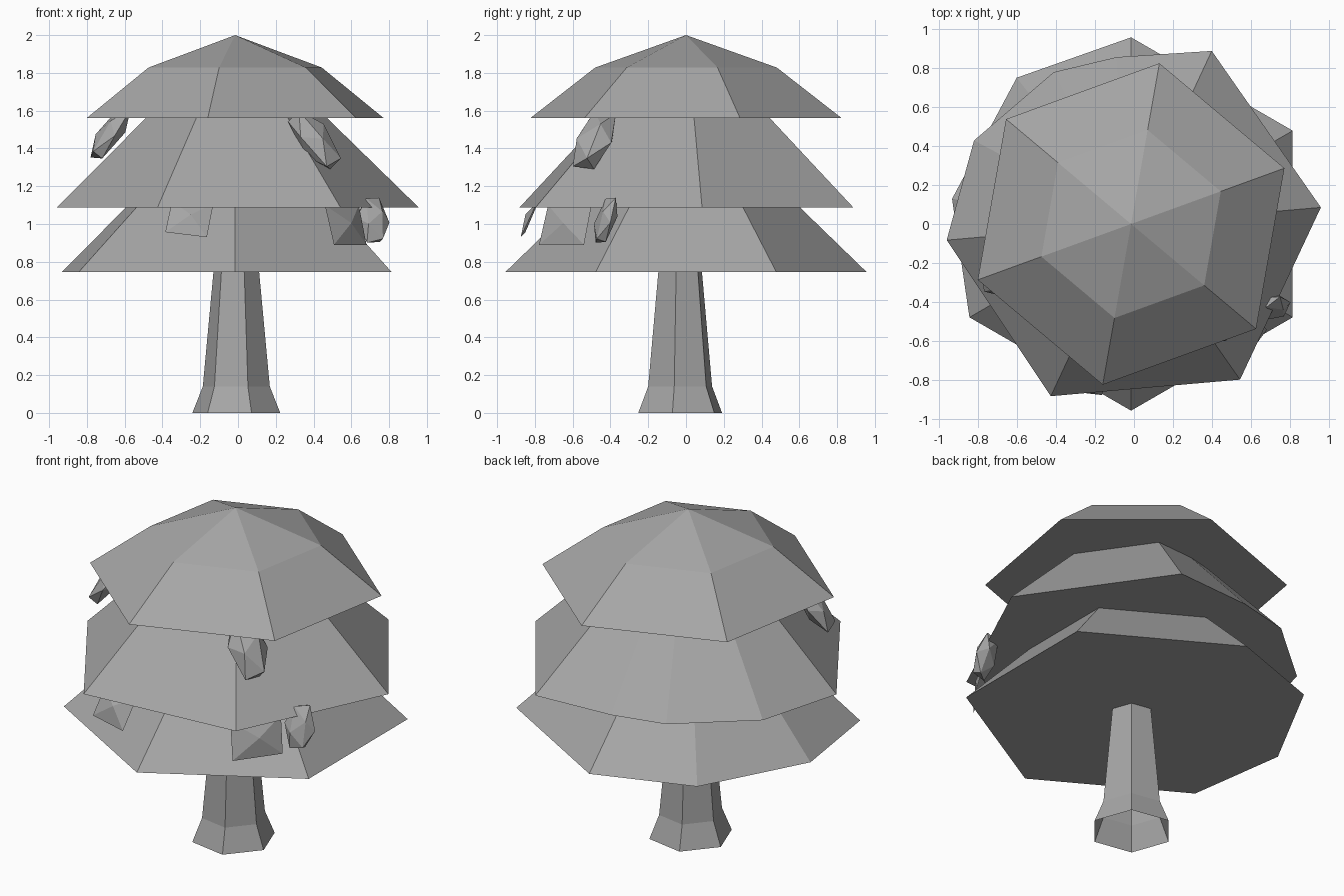
import bpy, bmesh
from math import cos, sin, radians
from mathutils import Vector, Matrix

if "Cube" in bpy.data.objects:
    bpy.data.objects.remove(bpy.data.objects["Cube"])

# One mid-grey for the whole tree
GREY = bpy.data.materials.new("grey")
GREY.diffuse_color = (0.38, 0.38, 0.38, 1)
GREY.use_nodes = True
GREY.node_tree.nodes["Principled BSDF"].inputs["Base Color"].default_value = GREY.diffuse_color


def finish(name, bm):
    bmesh.ops.recalc_face_normals(bm, faces=bm.faces)
    me = bpy.data.meshes.new(name)
    bm.to_mesh(me)
    bm.free()
    me.materials.append(GREY)
    ob = bpy.data.objects.new(name, me)
    bpy.context.collection.objects.link(ob)
    return ob


def loft(name, outline, levels, centre, cap_bottom=True):
    """Stack scaled copies of an outline; levels = (scale, z), scale 0 = apex."""
    bm = bmesh.new()
    prev = None
    n = len(outline)
    for s, z in levels:
        if s == 0:
            ring = [bm.verts.new((*centre, z))]
        else:
            ring = [bm.verts.new((centre[0] + x * s, centre[1] + y * s, z)) for x, y in outline]
        if prev is None:
            if cap_bottom:
                bm.faces.new(ring[::-1])
        else:
            for i in range(n):
                j = (i + 1) % n
                if s == 0:
                    bm.faces.new((prev[i], prev[j], ring[0]))
                else:
                    bm.faces.new((prev[i], prev[j], ring[j], ring[i]))
        prev = ring
    if len(prev) > 1:
        bm.faces.new(prev)
    return finish(name, bm)


def polar(pairs):
    return [(r * cos(radians(a)), r * sin(radians(a))) for a, r in pairs]


C = (-0.015, 0.0)

# Trunk: hexagonal, flared foot, open underneath
hexa = polar([(a, 1) for a in range(-10, 350, 60)])
loft("trunk", hexa, [(0.236, 0), (0.18, 0.14), (0.122, 0.755)], (-0.009, -0.031), False)

# Foliage tiers (lower two have one corner cut into two)
low = polar([(-90, 0.955), (-30, 0.955), (30, 0.955), (90, 0.955),
             (128, 0.95), (172, 0.925), (210, 0.955)])
loft("lower_foliage", low, [(1, 0.747), (0.57, 1.145)], C)
mid = polar([(-115, 0.972), (-55, 0.972), (5, 0.975), (65, 0.977),
             (95, 0.857), (117, 0.872), (152, 0.91), (185, 0.947)])
loft("middle_foliage", mid, [(1, 1.088), (0.46, 1.6)], C)
top = polar([(a, 0.835) for a in range(20, 380, 60)])
loft("top_foliage", top, [(1, 1.562), (0.585, 1.828), (0, 2.0)], C)


# Hanging fruits: faceted, blunt-ended, stretched along an axis
def fruit(name, a, b, width, depth):
    a, b = Vector(a), Vector(b)
    axis = (a - b).normalized()
    side = axis.cross(Vector((0, 0, 1))).normalized()
    out = side.cross(axis)
    rot = Matrix((side, out, axis)).transposed().to_4x4()
    bm = bmesh.new()
    bmesh.ops.create_icosphere(bm, subdivisions=1, radius=1)
    size = Matrix.Diagonal((width / 2, depth / 2, (a - b).length / 2, 1))
    blunt = Matrix.Rotation(radians(31.7), 4, 'Y')
    bm.transform(Matrix.Translation((a + b) / 2) @ rot @ size @ blunt)
    finish(name, bm)


fruit("fruit_right", (0.29, -0.41, 1.61), (0.52, -0.56, 1.28), 0.23, 0.17)
fruit("fruit_left", (-0.57, -0.24, 1.63), (-0.78, -0.31, 1.33), 0.2, 0.12)
fruit("fruit_low", (0.70, -0.38, 1.16), (0.73, -0.47, 0.88), 0.18, 0.1)


# Hanging leaves: four-sided, pinched at the middle
def leaf(name, corners, centre):
    bm = bmesh.new()
    vs = [bm.verts.new(p) for p in corners]
    c = bm.verts.new(centre)
    for i in range(4):
        bm.faces.new((vs[i], vs[(i + 1) % 4], c))
    finish(name, bm)


leaf("leaf_front", [(-0.385, -0.85, 0.957), (-0.165, -0.875, 0.93),
                    (-0.13, -0.79, 1.11), (-0.35, -0.78, 1.12)], (-0.25, -0.85, 1.05))
leaf("leaf_right", [(0.508, -0.778, 0.89), (0.68, -0.54, 0.89),
                    (0.64, -0.50, 1.1), (0.46, -0.73, 1.1)], (0.60, -0.65, 1.005))
